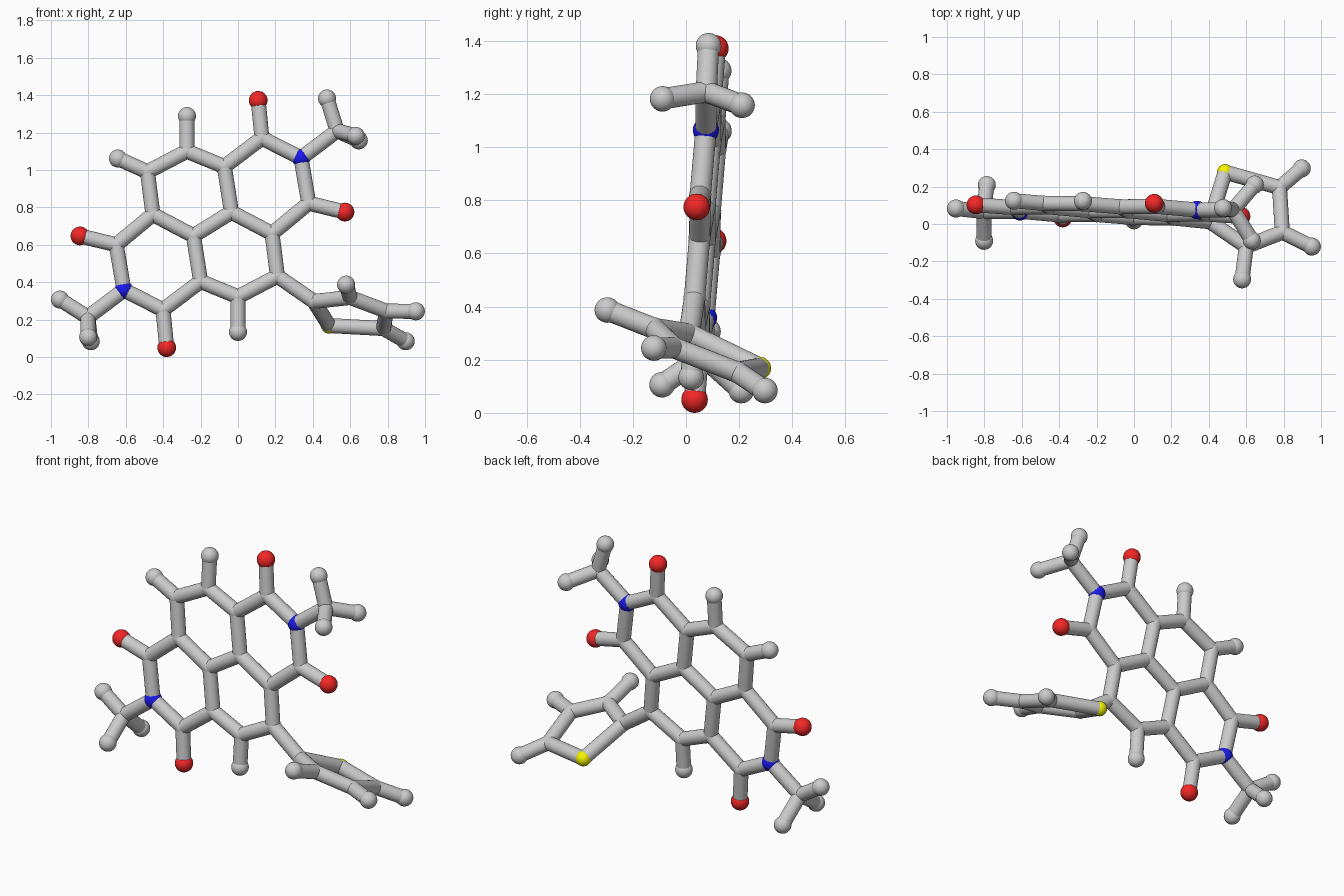
import bpy
from mathutils import Vector

if "Cube" in bpy.data.objects:
    bpy.data.objects.remove(bpy.data.objects["Cube"])

BOND_R = 0.04
RADIUS = {"carbon": 0.0415, "hydrogen": 0.048, "oxygen": 0.05,
          "nitrogen": 0.049, "sulphur": 0.043}
COLOUR = {"oxygen": (0.9, 0.02, 0.02, 1), "nitrogen": (0.01, 0.01, 0.85, 1),
          "sulphur": (0.92, 0.92, 0.0, 1)}
MATS = {}
for kind, col in COLOUR.items():
    MATS[kind] = bpy.data.materials.new(kind + "_colour")
    MATS[kind].diffuse_color = col

atoms = {}   # key -> (kind, position)
bonds = []   # pairs of keys
KIND = {"C": "carbon", "H": "hydrogen", "O": "oxygen", "N": "nitrogen", "S": "sulphur"}


def add_atom(key, x, y, z):
    atoms[key] = (KIND[key[0]], Vector((x, y, z)))


def sheet(x, z):
    """Depth of the slightly tilted flat core."""
    return 0.009 - 0.0506 * x + 0.0779 * z


# Flat core: one half, then the same half turned 180 degrees about the centre
CX, CZ = -0.1365, 0.711
half = {
    "N": (0.337, 1.064), "CM": (0.530, 1.209), "C1": (0.128, 1.170),
    "O1": (0.108, 1.372), "C2": (0.378, 0.822), "O2": (0.572, 0.775),
    "C3": (-0.073, 1.018), "C4": (-0.035, 0.774), "C5": (0.182, 0.660),
    "C6": (-0.273, 1.100), "C7": (-0.484, 0.990), "H6": (-0.273, 1.288),
}
half_bonds = ["N CM", "N C1", "C1 O1", "N C2", "C2 O2", "C1 C3", "C3 C4",
              "C4 C5", "C2 C5", "C3 C6", "C6 C7", "C6 H6"]
for side in "ab":
    for key, (x, z) in half.items():
        if side == "b":
            x, z = 2 * CX - x, 2 * CZ - z
        add_atom(key + side, x, sheet(x, z), z)
    for pair in half_bonds:
        p, q = pair.split()
        bonds.append((p + side, q + side))
bonds += [("C4a", "C4b"), ("C7a", "C5b"), ("C7b", "C5a")]

# Single hydrogen on the upper ring
add_atom("H7", -0.642, sheet(-0.642, 1.061), 1.061)
bonds.append(("C7a", "H7"))

# Methyl hydrogens
methyls = {"a": [(0.476, 0.085, 1.382), (0.630, -0.088, 1.182), (0.646, 0.211, 1.158)],
           "b": [(-0.952, 0.083, 0.307), (-0.801, -0.090, 0.106), (-0.787, 0.208, 0.084)]}
for side, spots in methyls.items():
    for i, p in enumerate(spots):
        add_atom(f"HM{i}{side}", *p)
        bonds.append(("CM" + side, f"HM{i}{side}"))

# Twisted five-sided ring with sulphur
add_atom("CT2", 0.406, 0.012, 0.297)
add_atom("S", 0.487, 0.277, 0.168)
add_atom("CT5", 0.778, 0.195, 0.152)
add_atom("CT4", 0.793, -0.044, 0.245)
add_atom("CT3", 0.600, -0.120, 0.318)
add_atom("HT3", 0.578, -0.296, 0.387)
add_atom("HT4", 0.951, -0.121, 0.244)
add_atom("HT5", 0.897, 0.297, 0.084)
bonds += [("C7b", "CT2"), ("CT2", "S"), ("S", "CT5"), ("CT5", "CT4"), ("CT4", "CT3"),
          ("CT3", "CT2"), ("CT3", "HT3"), ("CT4", "HT4"), ("CT5", "HT5")]

# Atom balls
for kind, pos in atoms.values():
    bpy.ops.mesh.primitive_uv_sphere_add(segments=32, ring_count=16,
                                         radius=RADIUS[kind], location=pos)
    ob = bpy.context.object
    ob.name = kind + "_ball"
    bpy.ops.object.shade_smooth()
    if kind in MATS:
        ob.data.materials.append(MATS[kind])

# Bond rods
for p, q in bonds:
    a, b = atoms[p][1], atoms[q][1]
    d = b - a
    bpy.ops.mesh.primitive_cylinder_add(vertices=24, radius=BOND_R, depth=d.length,
                                        location=(a + b) / 2,
                                        rotation=d.to_track_quat("Z", "Y").to_euler())
    bpy.context.object.name = "bond_rod"
    bpy.ops.object.shade_smooth_by_angle()

for m in bpy.data.materials:
    if m.users and not m.is_grease_pencil:
        m.use_nodes = True
        m.node_tree.nodes["Principled BSDF"].inputs["Base Color"].default_value = m.diffuse_color
